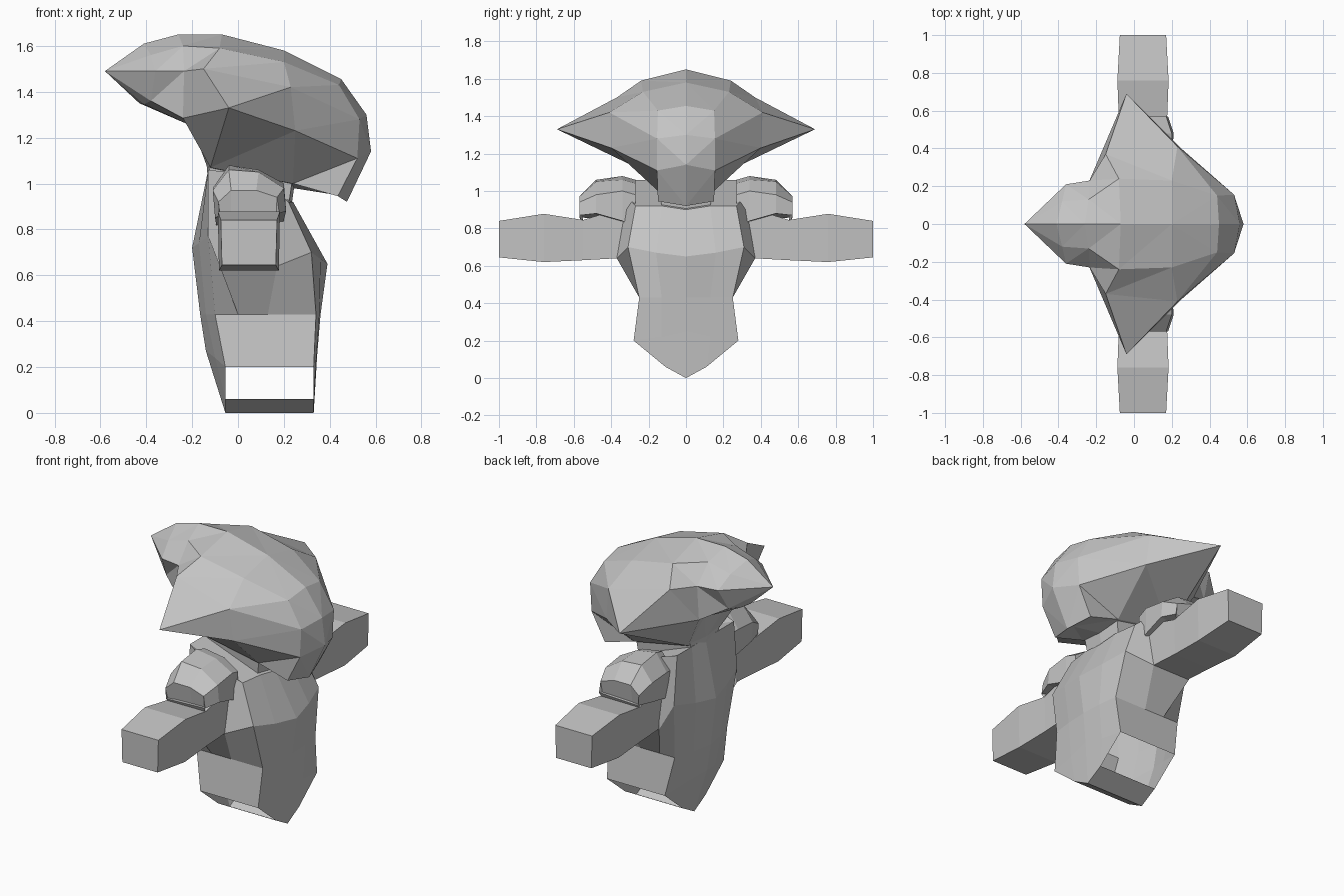
import bpy, bmesh

grey = bpy.data.materials.new("plain_grey")
grey.diffuse_color = (0.55, 0.55, 0.55, 1)


def finish(bm, name, triangulate=False):
    bmesh.ops.remove_doubles(bm, verts=bm.verts, dist=0.0005)
    if triangulate:
        bmesh.ops.triangulate(bm, faces=bm.faces, quad_method='SHORT_EDGE')
    bmesh.ops.recalc_face_normals(bm, faces=bm.faces)
    mesh = bpy.data.meshes.new(name)
    bm.to_mesh(mesh)
    bm.free()
    mesh.materials.append(grey)
    obj = bpy.data.objects.new(name, mesh)
    bpy.context.collection.objects.link(obj)
    return obj


def skin_half_rings(name, rings, strips=(), triangulate=False):
    """Skin half rings that start and end on y = 0, on both sides."""
    bm = bmesh.new()
    for side in (1, -1):
        grid = [[bm.verts.new((x, y * side, z)) for x, y, z in r] for r in rings]
        for a, b in zip(grid, grid[1:]):
            for i in range(len(a) - 1):
                bm.faces.new((a[i], a[i + 1], b[i + 1], b[i]))
        for strip in strips:
            bm.faces.new([grid[r][i] for r, i in strip])
    return finish(bm, name, triangulate)


def loft_along_y(name, sections, side):
    """Closed loft; each section is (y, [(x, z), ...])."""
    bm = bmesh.new()
    grid = [[bm.verts.new((x, y * side, z)) for x, z in pts] for y, pts in sections]
    n = len(grid[0])
    for a, b in zip(grid, grid[1:]):
        for i in range(n):
            j = (i + 1) % n
            bm.faces.new((a[i], a[j], b[j], b[i]))
    bm.faces.new(grid[0])
    bm.faces.new(grid[-1])
    return finish(bm, name)


# Torso: rings from front centre round to back centre, open leg holes
leg_rim = [(.33, .28, .2), (.13, .28, .2), (0, .28, .2), (-.055, .28, .2)]
crotch = [(.33, 0, 0), (.33, .11, .06)] + leg_rim + [(-.055, .11, .06), (-.055, 0, 0)]
hips = [(.345, 0, .25), (.34, .13, .22)] + leg_rim + [(-.10, .13, .24), (-.14, 0, .27)]
waist = [(.36, 0, .43), (.355, .13, .43), (.34, .25, .43), (.13, .25, .43),
         (0, .25, .43), (-.10, .25, .43), (-.14, .13, .43), (-.165, 0, .43)]
chest = [(.39, 0, .65), (.36, .16, .67), (.32, .31, .70), (.17, .37, .64),
         (-.08, .37, .64), (-.13, .30, .77), (-.17, .15, .74), (-.20, 0, .72)]
collar = [(.25, 0, .90), (.24, .13, .92), (.22, .27, .92), (.15, .32, .98),
          (-.05, .32, 1.05), (-.13, .27, 1.06), (-.13, .13, 1.06), (-.13, 0, 1.06)]
skin_half_rings("torso", [crotch, hips, waist, chest, collar],
                strips=[[(0, 0), (0, 1), (0, 6), (0, 7)],
                        [(4, 0), (4, 1), (4, 6), (4, 7)],
                        [(4, 1), (4, 2), (4, 5), (4, 6)],
                        [(4, 2), (4, 3), (4, 4), (4, 5)]])

# Neck joining the collar to the underside of the head
skin_half_rings("neck", [
    [(.23, 0, .88), (.22, .13, .90), (-.12, .13, 1.0), (-.13, 0, 1.0)],
    [(.25, 0, 1.02), (.24, .14, 1.04), (-.13, .14, 1.12), (-.14, 0, 1.12)]])

# Head: sections from the rear point to the face, crown to underside
tail = [(-.58, 0, 1.49)] * 6
tail_mid = [(-.41, 0, 1.61), (-.38, .12, 1.56), (-.36, .21, 1.49),
            (-.38, .14, 1.36), (-.41, .06, 1.345), (-.43, 0, 1.35)]
nape = [(-.26, 0, 1.65), (-.24, .13, 1.60), (-.235, .23, 1.49),
        (-.24, .22, 1.285), (-.20, .11, 1.25), (-.20, 0, 1.25)]
ears = [(-.07, 0, 1.65), (-.08, .24, 1.59), (-.15, .37, 1.50),
        (-.04, .69, 1.33), (-.12, .15, 1.07), (-.13, 0, 1.06)]
crown = [(.20, 0, 1.58), (.20, .23, 1.53), (.23, .41, 1.42),
         (.25, .40, 1.23), (.24, .15, 1.0), (.24, 0, .98)]
cheeks = [(.45, 0, 1.455), (.44, .15, 1.43), (.53, .155, 1.28),
          (.52, .155, 1.11), (.435, .15, .945), (.43, 0, .95)]
face = [(.45, 0, 1.455), (.45, 0, 1.455), (.56, 0, 1.30),
        (.58, 0, 1.14), (.475, 0, .92), (.475, 0, .92)]
skin_half_rings("head", [tail, tail_mid, nape, ears, crown, cheeks, face],
                triangulate=True)


# Arms and shoulder caps on both sides
def arm_box(low, high, flare=0):
    return [(-.075 - flare, low), (.17 + flare, low),
            (.175 + flare, high), (-.08 - flare, high)]


for side, label in ((1, "left"), (-1, "right")):
    loft_along_y(label + "_arm", [
        (.30, arm_box(.66, .92)), (.37, arm_box(.64, .90)),
        (.55, arm_box(.63, .845)), (.76, arm_box(.62, .878, .008)),
        (1.0, arm_box(.645, .84, -.005))], side)
    loft_along_y(label + "_shoulder", [
        (.27, [(-.09, .80), (-.10, .97), (-.03, 1.06), (.10, 1.04), (.19, .98), (.19, .80)]),
        (.34, [(-.095, .82), (-.11, .98), (-.04, 1.08), (.09, 1.06), (.20, 1.0), (.20, .84)]),
        (.48, [(-.10, .85), (-.11, .97), (-.04, 1.06), (.09, 1.05), (.20, .98), (.21, .88)]),
        (.57, [(-.08, .86), (-.085, .92), (-.03, .97), (.08, .97), (.17, .94), (.18, .87)]),
        (.55, [(-.07, .82), (-.075, .83), (-.03, .84), (.08, .84), (.165, .83), (.165, .82)])],
        side)
